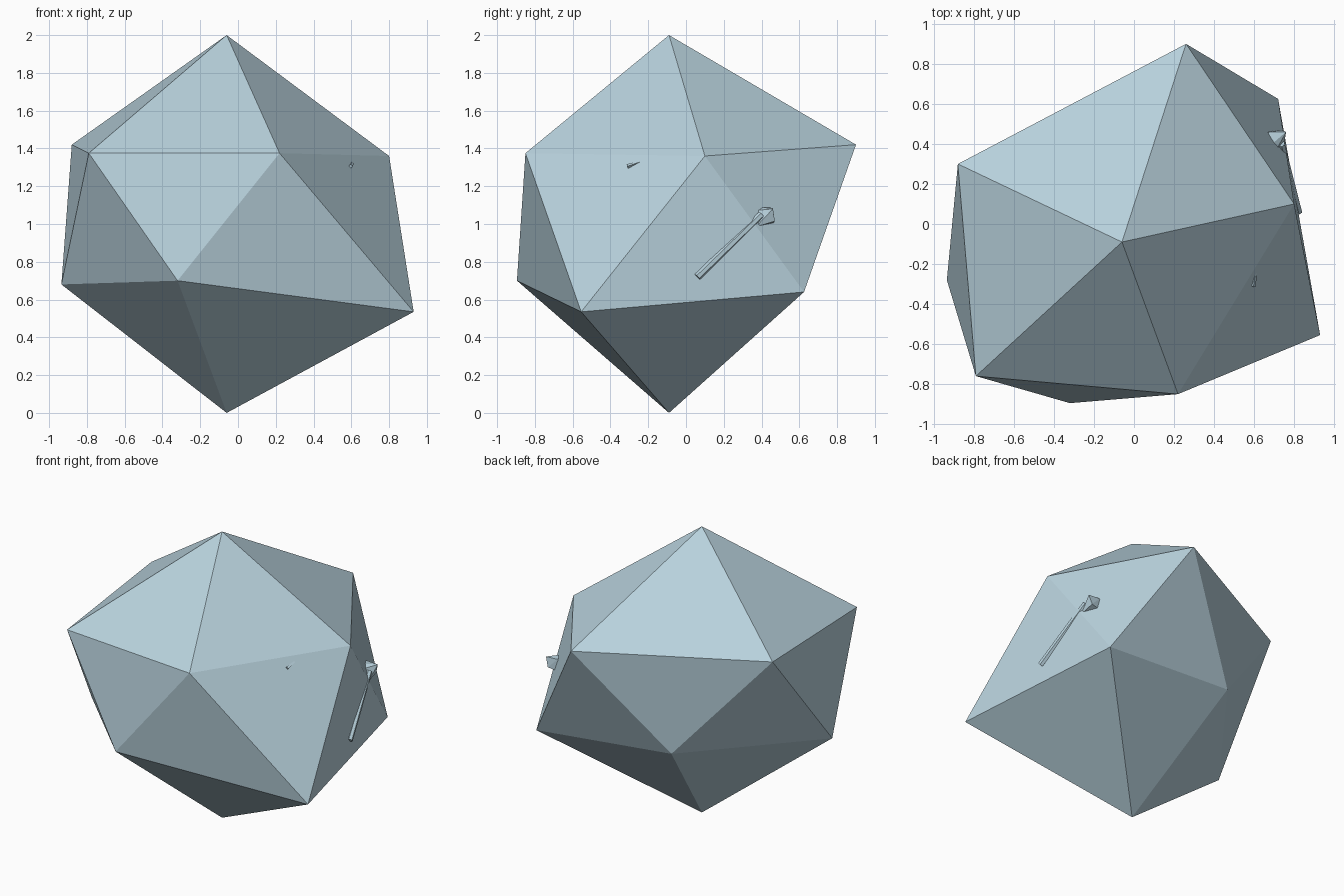
import bpy, bmesh
from mathutils import Vector, Matrix

cube = bpy.data.objects.get("Cube")
if cube:
    bpy.data.objects.remove(cube, do_unlink=True)

# One pale blue-grey for the whole model
colour = (0.48, 0.64, 0.72, 1.0)
stone = bpy.data.materials.new("pale_blue_grey")
stone.use_nodes = True
stone.diffuse_color = colour
stone.node_tree.nodes["Principled BSDF"].inputs["Base Color"].default_value = colour


def finish(name, bm):
    """Turn a bmesh into a flat-shaded object."""
    bmesh.ops.recalc_face_normals(bm, faces=bm.faces[:])
    mesh = bpy.data.meshes.new(name)
    bm.to_mesh(mesh)
    bm.free()
    mesh.materials.append(stone)
    obj = bpy.data.objects.new(name, mesh)
    bpy.context.collection.objects.link(obj)
    return obj


def rod(name, start, end, r_start, r_end, sides):
    """Straight tapered bar between two points."""
    start, end = Vector(start), Vector(end)
    axis = end - start
    turn = axis.to_track_quat('Z', 'Y').to_matrix().to_4x4()
    bm = bmesh.new()
    bmesh.ops.create_cone(bm, cap_ends=True, segments=sides, radius1=r_start,
                          radius2=r_end, depth=axis.length,
                          matrix=Matrix.Translation((start + end) / 2) @ turn)
    return finish(name, bm)


# Boulder: uneven twenty-sided rock, two poles and two staggered rings
upper_ring = [(0.80, 0.10, 1.36), (0.26, 0.90, 1.42), (-0.88, 0.30, 1.42),
              (-0.79, -0.76, 1.375), (0.22, -0.85, 1.375)]
lower_ring = [(0.72, 0.625, 0.64), (-0.29, 0.575, 0.725), (-0.935, -0.28, 0.68),
              (-0.32, -0.895, 0.70), (0.93, -0.555, 0.535)]
bm = bmesh.new()
top = bm.verts.new((-0.06, -0.09, 2.0))
bottom = bm.verts.new((-0.06, -0.09, 0.0))
up = [bm.verts.new(p) for p in upper_ring]
low = [bm.verts.new(p) for p in lower_ring]
for i in range(5):
    j = (i + 1) % 5
    for tri in ((top, up[i], up[j]), (up[i], low[i], up[j]),
                (up[j], low[i], low[j]), (bottom, low[j], low[i])):
        bm.faces.new(tri)
finish("boulder", bm)

# Half-buried handle lying along the right face
rod("handle", (0.822, 0.06, 0.72), (0.735, 0.40, 1.05), 0.02, 0.02, 6)

# Angular head at the end of the handle
bm = bmesh.new()
for p in [(0.67, 0.46, 1.085), (0.76, 0.46, 1.08), (0.74, 0.47, 1.015),
          (0.745, 0.37, 0.985), (0.70, 0.35, 1.07), (0.69, 0.40, 1.09),
          (0.66, 0.46, 1.0)]:
    bm.verts.new(p)
hull = bmesh.ops.convex_hull(bm, input=bm.verts[:])
loose = [v for v in bm.verts if not v.link_faces]
bmesh.ops.delete(bm, geom=loose, context='VERTS')
finish("handle_head", bm)

# Small spike breaking through the front right face
rod("spike", (0.597, -0.31, 1.305), (0.612, -0.21, 1.34), 0.012, 0.004, 4)
